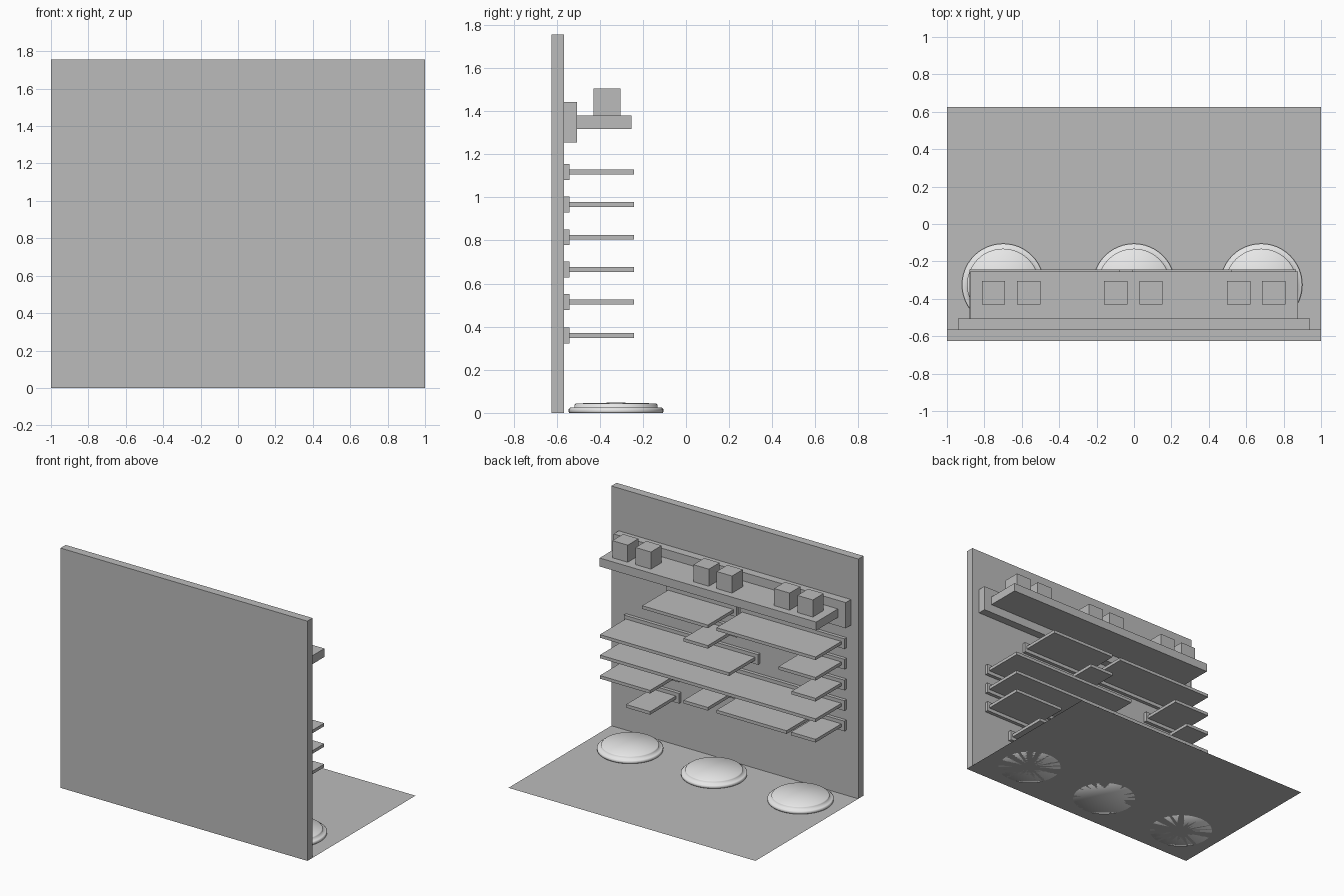
import bpy, bmesh, math

if "Cube" in bpy.data.objects:
    bpy.data.objects.remove(bpy.data.objects["Cube"], do_unlink=True)


def make_material(name, value):
    m = bpy.data.materials.new(name)
    m.use_nodes = True
    color = (value, value, value, 1)
    m.diffuse_color = color
    m.node_tree.nodes["Principled BSDF"].inputs["Base Color"].default_value = color
    return m


grey = make_material("grey", 0.5)
light_grey = make_material("light grey", 0.8)


def add_object(name, bm, material):
    mesh = bpy.data.meshes.new(name)
    bmesh.ops.recalc_face_normals(bm, faces=bm.faces)
    bm.to_mesh(mesh)
    bm.free()
    mesh.materials.append(material)
    obj = bpy.data.objects.new(name, mesh)
    bpy.context.collection.objects.link(obj)
    return obj


def box(name, x, y, z):
    """Box between the (low, high) limits on each axis."""
    bm = bmesh.new()
    bmesh.ops.create_cube(bm, size=1)
    for v in bm.verts:
        v.co = [lo + (c + 0.5) * (hi - lo) for c, (lo, hi) in zip(v.co, (x, y, z))]
    return add_object(name, bm, grey)


def lathe(name, x, y, profile):
    bm = bmesh.new()
    verts = [bm.verts.new((r, 0, z)) for r, z in profile]
    edges = [bm.edges.new(pair) for pair in zip(verts, verts[1:])]
    bmesh.ops.spin(bm, geom=verts + edges, cent=(0, 0, 0), axis=(0, 0, 1),
                   angle=math.tau, steps=48)
    bmesh.ops.remove_doubles(bm, verts=bm.verts, dist=0.0005)
    obj = add_object(name, bm, light_grey)
    obj.location = (x, y, 0)
    obj.data.shade_smooth()
    return obj


# Back wall and thin floor
WALL = -0.565
box("wall", (-1, 1), (-0.625, WALL), (0, 1.755))
bm = bmesh.new()
bmesh.ops.create_grid(bm, x_segments=1, y_segments=1, size=1)
bmesh.ops.scale(bm, vec=(1, 0.625, 1), verts=bm.verts)
add_object("floor", bm, grey)

# Top shelf with its mounting plate and three pairs of blocks
box("top_plate", (-0.94, 0.94), (WALL, -0.505), (1.255, 1.443))
box("top_shelf", (-0.877, 0.877), (-0.505, -0.253), (1.318, 1.38))
for pair in (-0.657, -0.003, 0.654):
    for side in (-1, 1):
        c = pair + side * 0.094
        box("block", (c - 0.0625, c + 0.0625), (-0.43, -0.305), (1.38, 1.505))

# Rows of small shelves: height, then the x limits of each board
rows = {
    1.118: [(-0.007, 0.524), (-0.88, -0.077)],
    0.968: [(-0.007, 0.19), (-0.88, -0.58)],
    0.815: [(-0.18, 0.867), (-0.88, -0.685)],
    0.665: [(-0.88, 0.867)],
    0.515: [(0.46, 0.867), (-0.007, 0.19), (-0.645, -0.077), (-0.88, -0.68)],
    0.360: [(0.46, 0.655)],
}
for z, boards in rows.items():
    for lo, hi in boards:
        box("shelf_board", (lo, hi), (-0.54, -0.242), (z - 0.0115, z + 0.0115))
        box("shelf_rail", (lo - 0.025, hi + 0.015), (WALL, -0.54), (z - 0.037, z + 0.037))

# Round stepped discs on the floor
disc = [(0, 0), (0.217, 0), (0.22, 0.006), (0.22, 0.018), (0.213, 0.024), (0.193, 0.024),
        (0.193, 0.038), (0.187, 0.044), (0, 0.048)]
for x in (-0.7, 0, 0.68):
    lathe("disc", x, -0.325, disc)
